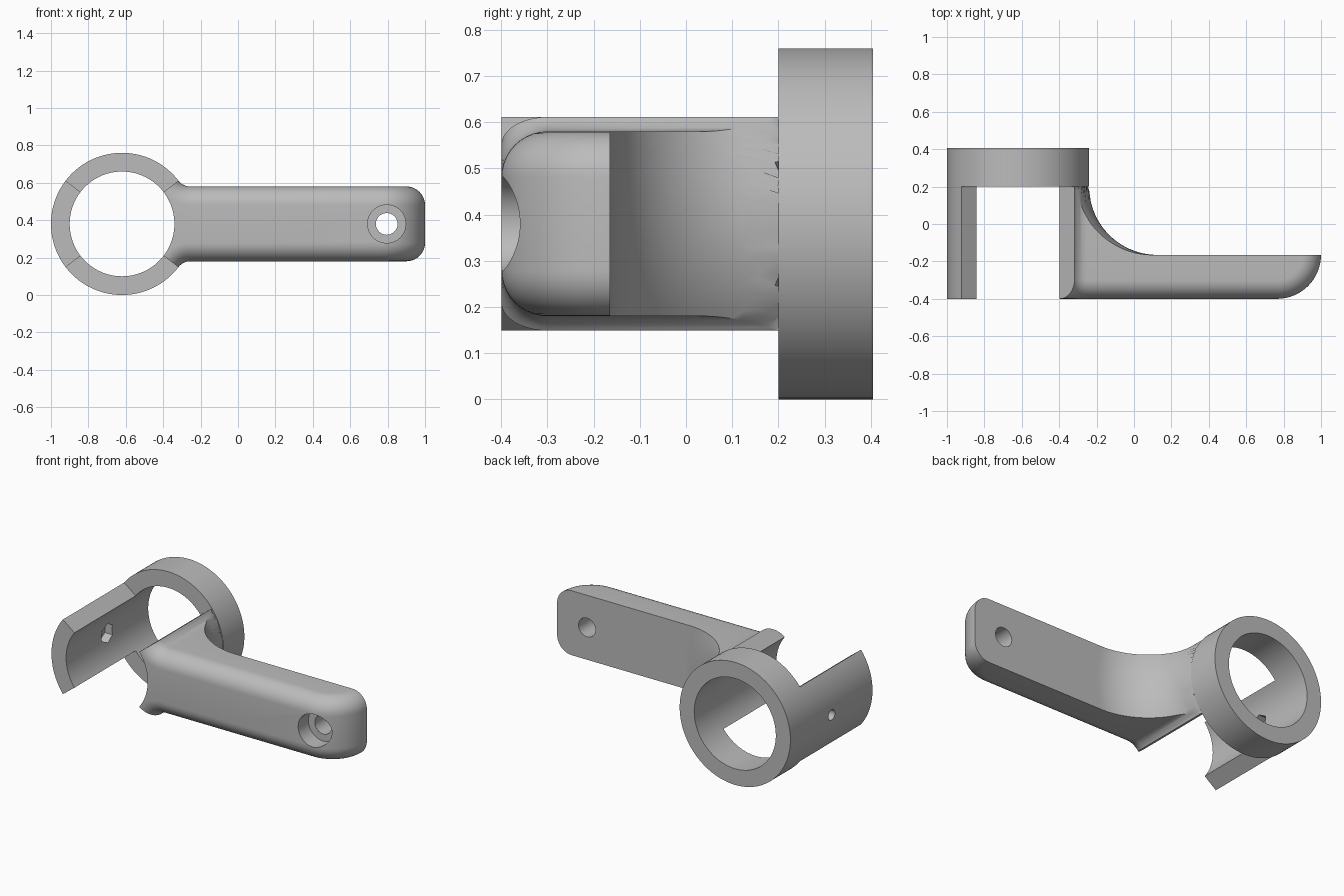
import bpy, bmesh
from math import sin, cos, pi, radians, sqrt, hypot
from mathutils import Vector

if "Cube" in bpy.data.objects:
    bpy.data.objects.remove(bpy.data.objects["Cube"], do_unlink=True)

AX, AZ = -0.62, 0.38              # ring axis, running along y
R_OUT, R_IN = 0.38, 0.28
SPREAD = radians(37.5)            # half angle of the side walls
FRONT, RING_FRONT, RING_BACK, ARM_BACK = -0.4, 0.2, 0.405, -0.165
HALF, FLARE, EDGE, SWEEP = 0.2, 0.08, 0.1, 0.365

grey = bpy.data.materials.new("plain grey")
grey.use_nodes = True
COLOUR = (0.5, 0.5, 0.5, 1)
grey.diffuse_color = COLOUR
grey.node_tree.nodes["Principled BSDF"].inputs["Base Color"].default_value = COLOUR


def make(name, bm):
    bmesh.ops.remove_doubles(bm, verts=bm.verts, dist=1e-5)
    bmesh.ops.recalc_face_normals(bm, faces=bm.faces)
    mesh = bpy.data.meshes.new(name)
    bm.to_mesh(mesh)
    bm.free()
    mesh.materials.append(grey)
    ob = bpy.data.objects.new(name, mesh)
    bpy.context.collection.objects.link(ob)
    return ob


def loft(name, sections, closed=False):
    """Skin a run of equal loops, capping the ends unless it closes."""
    bm = bmesh.new()
    rows = [[bm.verts.new(p) for p in s] for s in sections]
    n = len(rows[0])
    pairs = list(zip(rows, rows[1:])) + ([(rows[-1], rows[0])] if closed else [])
    for a, b in pairs:
        for i in range(n):
            j = (i + 1) % n
            bm.faces.new((a[i], a[j], b[j], b[i]))
    if not closed:
        bm.faces.new(rows[0])
        bm.faces.new(rows[-1])
    return make(name, bm)


def shell(name, start, end, y0, y1, steps, closed=False):
    """Tube wall around the ring axis between two angles."""
    sections = []
    for i in range(steps if closed else steps + 1):
        a = start + (end - start) * i / steps
        sections.append([(AX + r * cos(a), y, AZ + r * sin(a))
                         for r, y in ((R_IN, y0), (R_OUT, y0), (R_OUT, y1), (R_IN, y1))])
    return loft(name, sections, closed)


def drill(ob, centre, radius, depth, axis, sides=64):
    turn = (pi / 2, 0, pi / 2 if axis == "x" else 0)
    bpy.ops.mesh.primitive_cylinder_add(vertices=sides, radius=radius, depth=depth,
                                        location=centre, rotation=turn)
    cutter = bpy.context.object
    cutter.hide_render = True
    cutter.data.materials.append(grey)
    mod = ob.modifiers.new("hole", "BOOLEAN")
    mod.operation, mod.solver, mod.object = "DIFFERENCE", "EXACT", cutter
    bpy.context.view_layer.objects.active = ob
    bpy.ops.object.modifier_apply(modifier=mod.name)
    bpy.data.objects.remove(cutter, do_unlink=True)


def back_y(x, z):
    """Concave sweep turned about the ring axis."""
    r = min(max(hypot(x - AX, z), R_OUT), R_OUT + SWEEP)
    return RING_FRONT - sqrt(max(0, SWEEP ** 2 - (r - R_OUT - SWEEP) ** 2))


def arm_section(p, a, b):
    """Rounded front edges plus a back column; z is relative to the axis."""
    arc = []
    for i in range(11):
        t = pi / 2 * (1 - i / 10)
        arc.append(p + a * EDGE * (1 - sin(t)) + b * EDGE * (1 - cos(t)))
    lower = [Vector((v.x, v.y, -v.z)) for v in reversed(arc)]
    x, n = arc[0].x, 24
    column = []
    for i in range(n + 1):
        z = p.z * (2 * i / n - 1)
        column.append(Vector((x, back_y(x, z), z)))
    return arc + lower + column


# Ring and the side wall opposite the arm
ring = shell("ring", 0, 2 * pi, RING_FRONT, RING_BACK, 96, True)
wall = shell("side_wall", pi - SPREAD, pi + SPREAD, FRONT, RING_FRONT, 20)
drill(wall, (-0.95, 0, AZ), 0.032, 0.3, "x", 32)
drill(wall, (-0.9, 0, AZ), 0.06, 0.1, "x", 6)

# Arm: flared root, straight run, rounded tip
inward, down = Vector((0, 1, 0)), Vector((0, 0, -1))
flare_x = AX + (R_OUT + FLARE) * cos(SPREAD)
tip_r = ARM_BACK - FRONT
tip_x = 1 - tip_r
sections = []
for i in range(9):
    t = SPREAD + (pi / 2 - SPREAD) * i / 8
    a = Vector((-cos(t), 0, -sin(t)))
    sections.append(arm_section(Vector((flare_x, FRONT, HALF + FLARE)) + a * FLARE, a, inward))
for i in range(1, 31):
    x = flare_x + 0.4 * (i / 30) ** 1.4
    sections.append(arm_section(Vector((x, FRONT, HALF)), down, inward))
for i in range(17):
    t = pi / 2 * i / 16
    out = Vector((sin(t), -cos(t), 0))
    p = Vector((tip_x, ARM_BACK, HALF)) + out * tip_r
    sections.append(arm_section(p, down, -out))
# Carry the root's radial faces inside the bore before it is cut
reach = 0.16
root = [Vector((AX + reach, v.y, v.z * reach / (v.x - AX))) for v in sections[0]]
sections.insert(0, root)
arm = loft("arm", [[v + Vector((0, 0, AZ)) for v in s] for s in sections])
drill(arm, (AX, 0, AZ), R_IN, 1.2, "y", 96)
drill(arm, (0.795, -0.3, AZ), 0.058, 0.6, "y", 48)
drill(arm, (0.795, -0.4, AZ), 0.102, 0.2, "y", 64)

# Smooth curves, crisp edges
for ob in (ring, wall, arm):
    bpy.ops.object.select_all(action="DESELECT")
    ob.select_set(True)
    bpy.context.view_layer.objects.active = ob
    bpy.ops.object.shade_smooth_by_angle(angle=radians(32))
